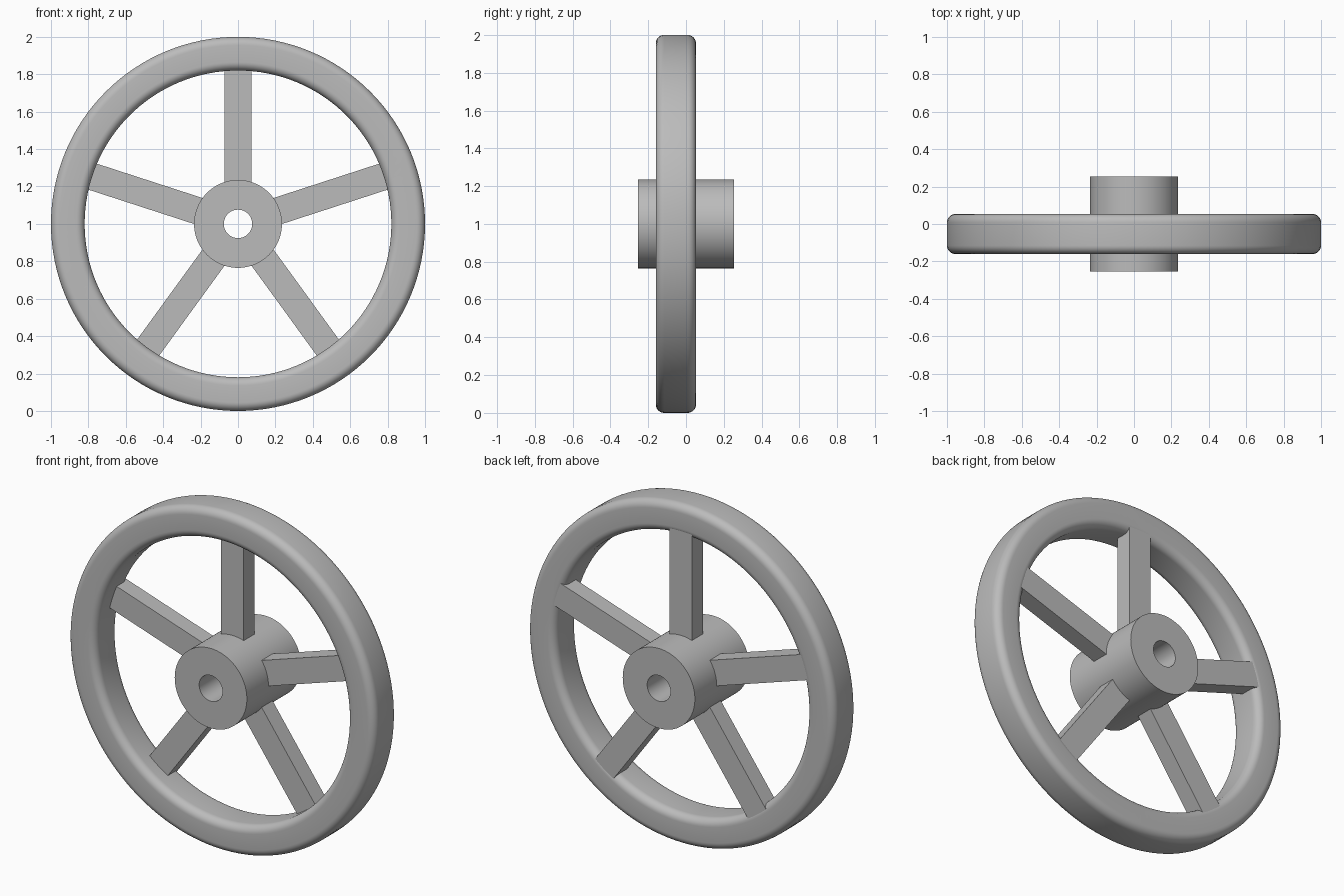
import bpy, bmesh, math
from mathutils import Matrix, Vector

cube = bpy.data.objects.get("Cube")
if cube:
    bpy.data.objects.remove(cube, do_unlink=True)

# One plain grey for the whole wheel
metal = bpy.data.materials.new("plain_grey")
metal.use_nodes = True
colour = (0.5, 0.5, 0.5, 1)
metal.diffuse_color = colour
bsdf = next(n for n in metal.node_tree.nodes if n.type == 'BSDF_PRINCIPLED')
bsdf.inputs["Base Color"].default_value = colour
bsdf.inputs["Roughness"].default_value = 0.6

CENTRE = Vector((0, 0, 1))


def finish(bm, name, smooth):
    """Turn a bmesh into a grey object at the wheel centre."""
    bmesh.ops.recalc_face_normals(bm, faces=bm.faces)
    mesh = bpy.data.meshes.new(name)
    bm.to_mesh(mesh)
    bm.free()
    mesh.materials.append(metal)
    obj = bpy.data.objects.new(name, mesh)
    obj.location = CENTRE
    bpy.context.collection.objects.link(obj)
    if smooth:
        bpy.ops.object.select_all(action='DESELECT')
        obj.select_set(True)
        bpy.context.view_layer.objects.active = obj
        bpy.ops.object.shade_smooth_by_angle(angle=math.radians(30))
    return obj


def ring(name, r_in, r_out, y_front, y_back, steps, fillet=0):
    """Revolve a rectangular section, with optional rounded corners, about y."""
    corners = [(r_out, y_back, 0), (r_in, y_back, 90),
               (r_in, y_front, 180), (r_out, y_front, 270)]
    r_mid, y_mid = (r_in + r_out) / 2, (y_front + y_back) / 2
    section = []
    for r, y, start in corners:
        cr = r - math.copysign(fillet, r - r_mid)
        cy = y - math.copysign(fillet, y - y_mid)
        count = 8 if fillet else 0
        for i in range(count + 1):
            a = math.radians(start + 90 * i / max(count, 1))
            section.append((cr + fillet * math.cos(a), cy + fillet * math.sin(a)))
    bm = bmesh.new()
    verts = [bm.verts.new((r, y, 0)) for r, y in section]
    edges = [bm.edges.new((v, verts[i - 1])) for i, v in enumerate(verts)]
    bmesh.ops.spin(bm, geom=verts + edges, cent=(0, 0, 0), axis=(0, 1, 0),
                   angle=math.tau, steps=steps, use_merge=True)
    bmesh.ops.remove_doubles(bm, verts=bm.verts, dist=1e-5)
    return finish(bm, name, True)


ring("rim", 0.82, 1.0, -0.16, 0.053, 128, fillet=0.045)
ring("hub", 0.076, 0.235, -0.253, 0.253, 96)

# Five square-edged spokes, running from inside the hub into the rim
INNER, OUTER = 0.18, 0.87
for k in range(5):
    bm = bmesh.new()
    bmesh.ops.create_cube(bm, size=1, matrix=(
        Matrix.Rotation(math.tau * k / 5, 4, 'Y')
        @ Matrix.Translation((0, -0.001, (INNER + OUTER) / 2))
        @ Matrix.Diagonal((0.146, 0.102, OUTER - INNER, 1))))
    finish(bm, f"spoke_{k + 1}", False)
